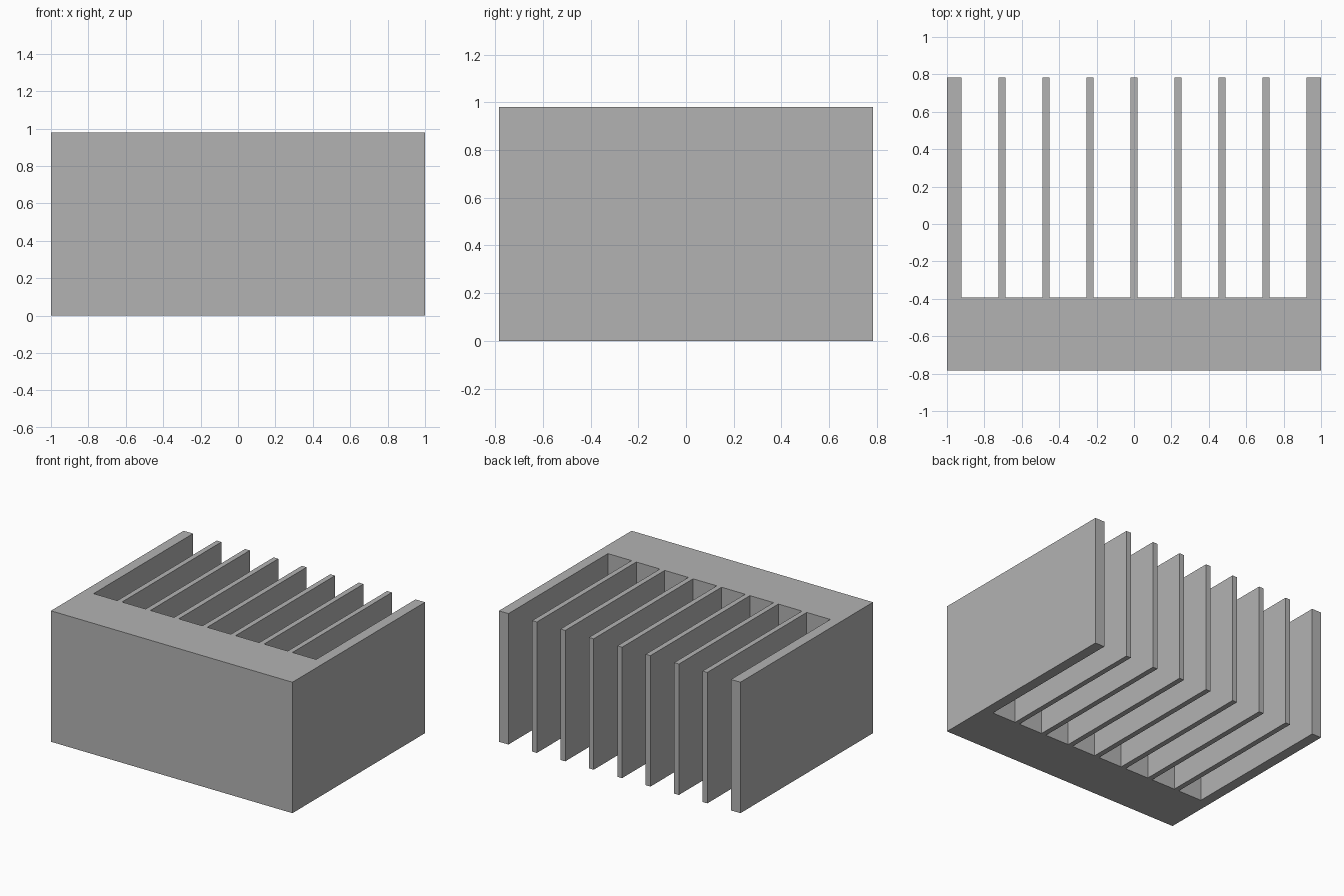
import bpy
import bmesh

cube = bpy.data.objects.get("Cube")
if cube:
    bpy.data.objects.remove(cube, do_unlink=True)

# Proportions of the comb-shaped block, in units of its fin half-thickness
UNIT = 1 / 51
HALF_WIDTH, HALF_DEPTH, HEIGHT = 51, 40, 50
BASE, WALL, FIN, GAP = 20, 4, 2, 10
SLOTS = 8

grey = bpy.data.materials.new("plain grey")
grey.use_nodes = True
grey.diffuse_color = (0.45, 0.45, 0.45, 1)
grey.node_tree.nodes["Principled BSDF"].inputs["Base Color"].default_value = grey.diffuse_color

# Plan outline: solid front, with slots opening to the back
back, floor = HALF_DEPTH, BASE - HALF_DEPTH
outline = [(-HALF_WIDTH, back), (-HALF_WIDTH, -HALF_DEPTH),
           (HALF_WIDTH, -HALF_DEPTH), (HALF_WIDTH, back)]
for i in range(SLOTS):
    right = HALF_WIDTH - WALL - i * (GAP + FIN)
    left = right - GAP
    outline += [(right, back), (right, floor), (left, floor), (left, back)]

# Raise the outline into a closed solid
bm = bmesh.new()
face = bm.faces.new([bm.verts.new((x * UNIT, y * UNIT, 0)) for x, y in outline])
raised = bmesh.ops.extrude_face_region(bm, geom=[face], use_keep_orig=True)
top = [v for v in raised["geom"] if isinstance(v, bmesh.types.BMVert)]
bmesh.ops.translate(bm, verts=top, vec=(0, 0, HEIGHT * UNIT))
bmesh.ops.recalc_face_normals(bm, faces=bm.faces)

mesh = bpy.data.meshes.new("finned_block")
bm.to_mesh(mesh)
bm.free()
mesh.materials.append(grey)
block = bpy.data.objects.new("finned_block", mesh)
bpy.context.collection.objects.link(block)
